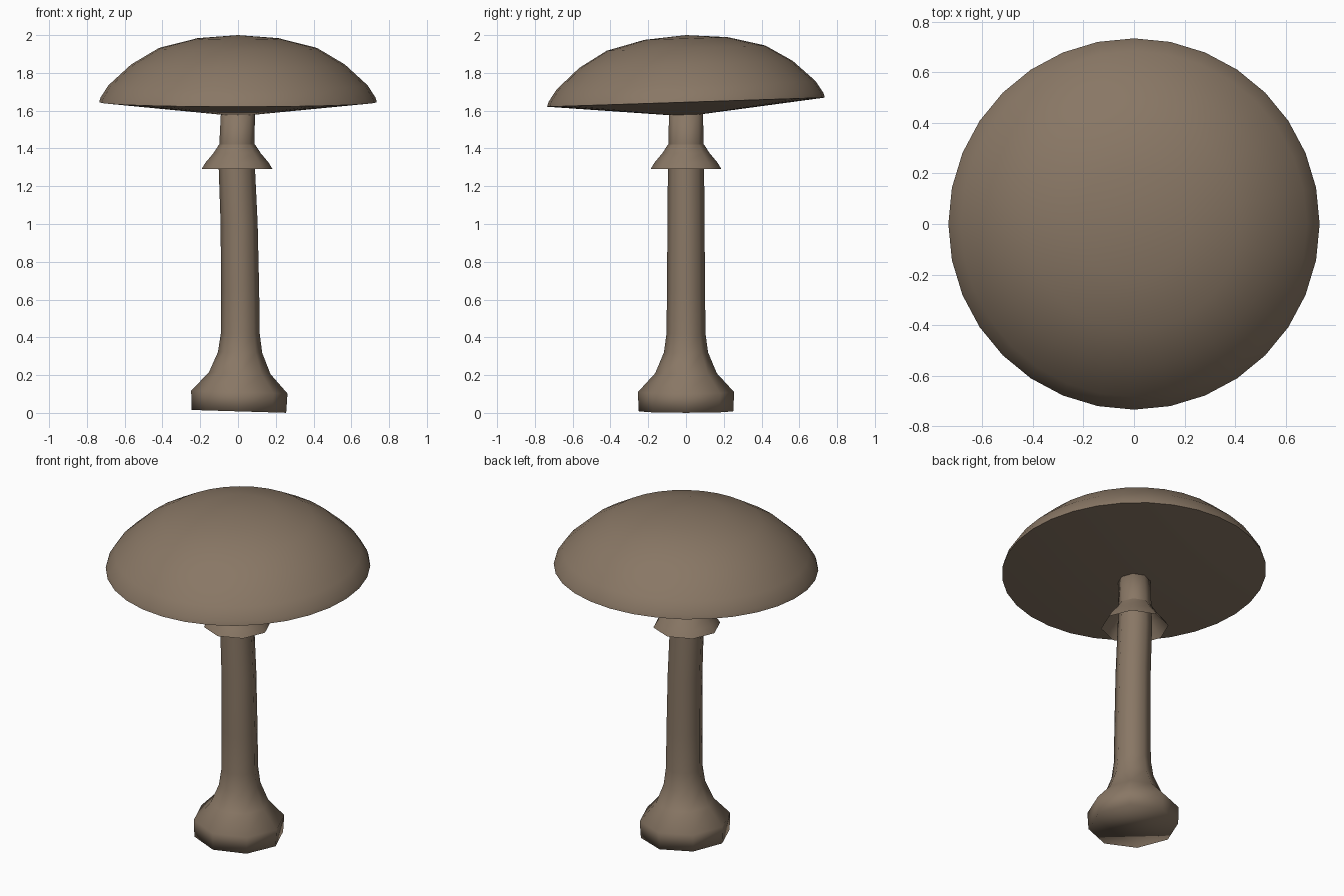
import bpy, bmesh, math

if "Cube" in bpy.data.objects:
    bpy.data.objects.remove(bpy.data.objects["Cube"])

brown = bpy.data.materials.new("mushroom brown")
brown.diffuse_color = (0.25, 0.185, 0.13, 1)
brown.use_nodes = True
brown.node_tree.nodes["Principled BSDF"].inputs["Base Color"].default_value = brown.diffuse_color


def loft(name, rings, sides, cap_start=False, cap_end=False):
    """Join rings given as (centre x, z, radius, slope along x, slope along y)."""
    bm = bmesh.new()
    loops = []
    for cx, z, r, sx, sy in rings:
        if r == 0:
            loops.append([bm.verts.new((cx, 0, z))] * sides)
            continue
        loop = []
        for i in range(sides):
            a = 2 * math.pi * i / sides
            x, y = r * math.cos(a), r * math.sin(a)
            loop.append(bm.verts.new((cx + x, y, z + sx * x + sy * y)))
        loops.append(loop)
    for lo, hi in zip(loops, loops[1:]):
        for i in range(sides):
            j = (i + 1) % sides
            bm.faces.new(list(dict.fromkeys((lo[i], lo[j], hi[j], hi[i]))))
    if cap_start:
        bm.faces.new(loops[0][::-1])
    if cap_end:
        bm.faces.new(loops[-1])
    mesh = bpy.data.meshes.new(name)
    bm.to_mesh(mesh)
    bm.free()
    mesh.materials.append(brown)
    obj = bpy.data.objects.new(name, mesh)
    bpy.context.collection.objects.link(obj)
    return obj


def smooth(obj, angle):
    bpy.ops.object.select_all(action='DESELECT')
    obj.select_set(True)
    bpy.context.view_layer.objects.active = obj
    bpy.ops.object.shade_smooth_by_angle(angle=math.radians(angle))


# Stem: slightly bent, with a swollen eight-sided foot
stem = loft("stem", [
    (0.005, 0.008, 0.25, -0.03, 0), (0.007, 0.11, 0.255, -0.03, 0),
    (0.009, 0.21, 0.163, -0.03, 0), (0.011, 0.32, 0.117, -0.02, 0),
    (0.012, 0.42, 0.103, -0.01, 0), (0.011, 0.65, 0.101, 0, 0),
    (0.006, 1.00, 0.098, 0.02, 0), (-0.006, 1.29, 0.096, 0.02, 0),
    (-0.006, 1.42, 0.093, 0, 0), (0, 1.60, 0.09, 0, 0),
], 8, True, True)
smooth(stem, 100)

# Skirt: open flared ring around the upper stem
skirt = loft("skirt", [
    (-0.005, 1.29, 0.188, 0, 0), (-0.005, 1.325, 0.167, 0, 0),
    (-0.005, 1.375, 0.125, 0, 0), (-0.005, 1.42, 0.096, 0, 0),
], 8)
smooth(skirt, 60)

# Cap: tilted dome with a shallow conical underside
t = 0.033
profile = [(0, 1.57), (0.735, 1.645), (0.728, 1.67), (0.685, 1.735),
           (0.565, 1.845), (0.42, 1.931), (0.22, 1.982), (0, 2.0)]
cap = loft("cap", [(0, z, r, 0, t) for r, z in profile], 32)
smooth(cap, 50)
